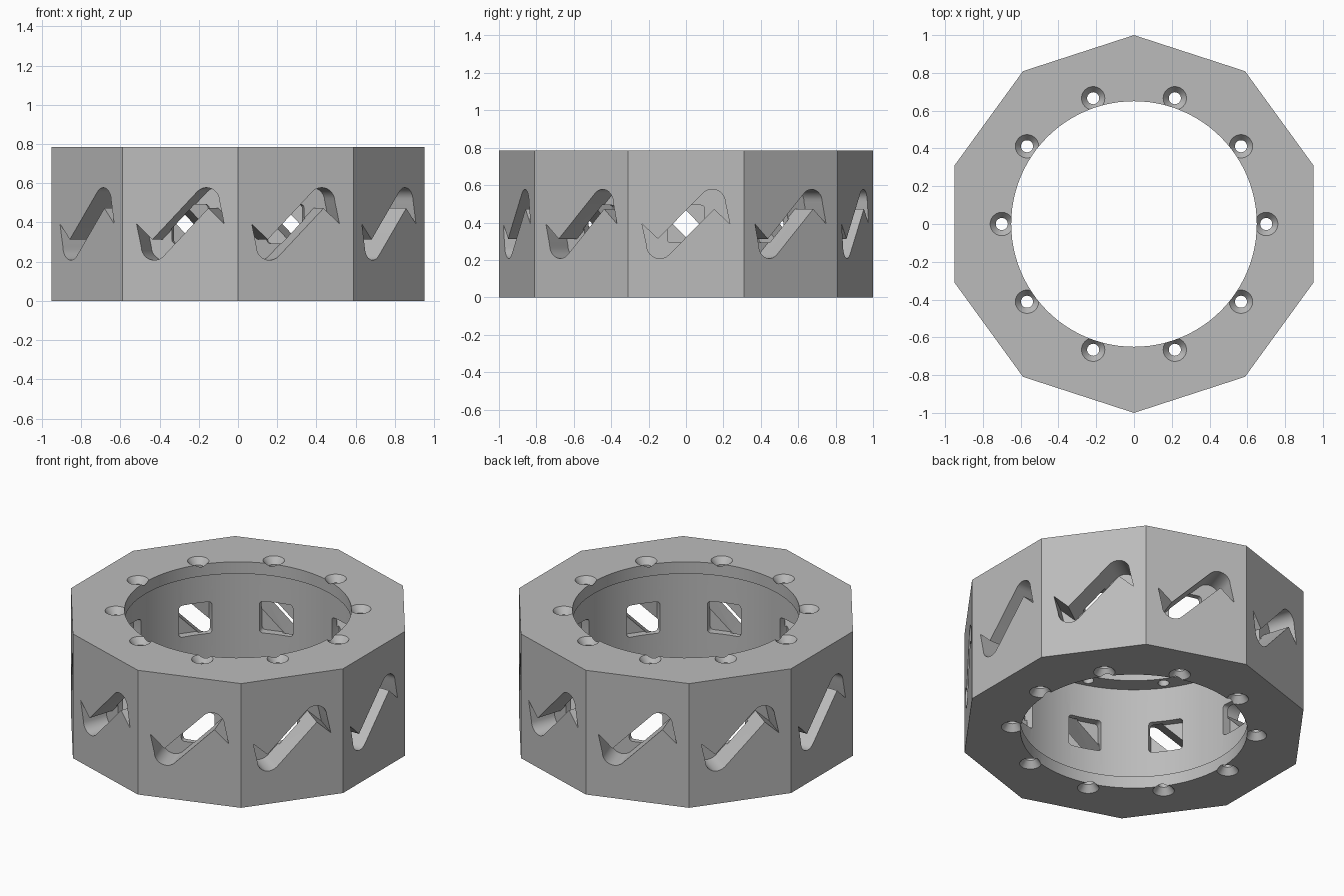
import bpy
import bmesh
from math import sin, cos, pi, radians
from mathutils import Matrix, Vector

SIDES = 10
HEIGHT = 0.785
MID = HEIGHT / 2
LIP = 0.075       # thickness of the top and bottom flanges
BORE = 0.65
CAVITY = 0.755

if "Cube" in bpy.data.objects:
    bpy.data.objects.remove(bpy.data.objects["Cube"], do_unlink=True)

grey = bpy.data.materials.new("mid grey")
grey.use_nodes = True
grey.diffuse_color = (0.5, 0.5, 0.5, 1)
grey.node_tree.nodes["Principled BSDF"].inputs["Base Color"].default_value = (0.5, 0.5, 0.5, 1)


def finish(name, bm):
    bmesh.ops.recalc_face_normals(bm, faces=bm.faces)
    mesh = bpy.data.meshes.new(name)
    bm.to_mesh(mesh)
    bm.free()
    mesh.materials.append(grey)
    obj = bpy.data.objects.new(name, mesh)
    bpy.context.collection.objects.link(obj)
    return obj


def lathe(bm, profile, segments, centre=(0, 0)):
    """Closed solid from (radius, z) rings."""
    rings = []
    for r, z in profile:
        rings.append([bm.verts.new((centre[0] + r * cos(2 * pi * i / segments),
                                    centre[1] + r * sin(2 * pi * i / segments), z))
                      for i in range(segments)])
    for low, high in zip(rings, rings[1:]):
        for i in range(segments):
            j = (i + 1) % segments
            bm.faces.new((low[i], low[j], high[j], high[i]))
    bm.faces.new(rings[0][::-1])
    bm.faces.new(rings[-1])


def radial_prism(bm, outline, near, far, angle):
    """Extrude a (sideways, up) outline along a radius of the ring."""
    turn = Matrix.Rotation(angle, 3, 'Z')
    ends = [[bm.verts.new(turn @ Vector((d, u, MID + v))) for u, v in outline]
            for d in (near, far)]
    n = len(outline)
    for i in range(n):
        j = (i + 1) % n
        bm.faces.new((ends[0][i], ends[0][j], ends[1][j], ends[1][i]))
    bm.faces.new(ends[0][::-1])
    bm.faces.new(ends[1])


def arc(cx, cy, r, start, stop, steps):
    return [(cx + r * cos(radians(start + (stop - start) * i / steps)),
             cy + r * sin(radians(start + (stop - start) * i / steps)))
            for i in range(steps + 1)]


# Ten-sided outer block
bm = bmesh.new()
bmesh.ops.create_cone(bm, cap_ends=True, segments=SIDES, radius1=1, radius2=1, depth=HEIGHT,
                      matrix=Matrix.Translation((0, 0, MID)))
# put a corner on the front and back
if min(abs(v.co.x) for v in bm.verts) > 0.01:
    bmesh.ops.rotate(bm, verts=bm.verts, cent=(0, 0, 0), matrix=Matrix.Rotation(pi / SIDES, 3, 'Z'))
body = finish("ring_body", bm)

# Bore with a wider cavity between the flanges
bm = bmesh.new()
lathe(bm, [(BORE, -0.1), (BORE, LIP), (CAVITY, LIP), (CAVITY, HEIGHT - LIP),
           (BORE, HEIGHT - LIP), (BORE, HEIGHT + 0.1)], 96)
cutters = [finish("bore_cutter", bm)]

# Countersunk screw holes, windows and zigzag slots, one of each per side
half = arc(0.14, 0.115, 0.07, 135, 0, 10) + [(0.235, 0), (0.15, 0.08)]
slot = half + [(-u, -v) for u, v in half]
window = []
for k, (sx, sy) in enumerate([(1, 1), (-1, 1), (-1, -1), (1, -1)]):
    window += arc(sx * 0.08, sy * 0.08, 0.02, 90 * k, 90 * k + 90, 4)

holes, windows, slots = bmesh.new(), bmesh.new(), bmesh.new()
wide, shaft, sink = 0.062, 0.032, 0.04
for i in range(SIDES):
    a = 2 * pi * i / SIDES
    spot = (0.7 * cos(a), 0.7 * sin(a))
    lathe(holes, [(wide, -0.1), (wide, 0), (shaft, sink), (shaft, HEIGHT - sink),
                  (wide, HEIGHT), (wide, HEIGHT + 0.1)], 24, spot)
    radial_prism(windows, window, 0.6, 0.8, a)
    radial_prism(slots, slot, 0.785, 1.1, a)
cutters += [finish("hole_cutter", holes), finish("window_cutter", windows),
            finish("slot_cutter", slots)]

# Apply the cuts
bpy.ops.object.select_all(action='DESELECT')
bpy.context.view_layer.objects.active = body
body.select_set(True)
for cutter in cutters:
    cutter.hide_render = True
    mod = body.modifiers.new(cutter.name, 'BOOLEAN')
    mod.operation = 'DIFFERENCE'
    mod.solver = 'EXACT'
    mod.object = cutter
    bpy.ops.object.modifier_apply(modifier=mod.name)
    bpy.data.objects.remove(cutter, do_unlink=True)

bpy.ops.object.shade_smooth_by_angle(angle=radians(30))
